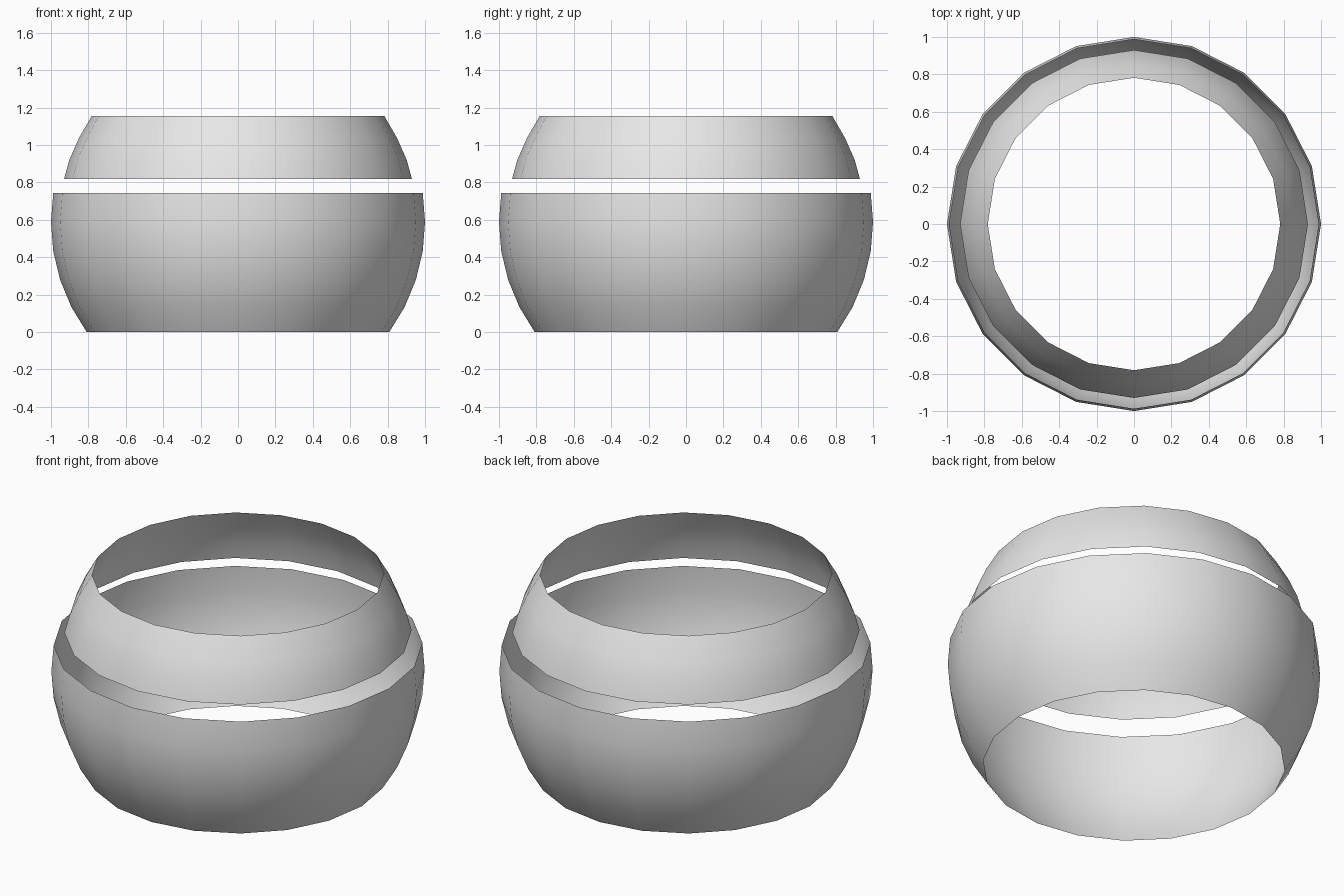
import bpy, bmesh, math

if "Cube" in bpy.data.objects:
    bpy.data.objects.remove(bpy.data.objects["Cube"])

SIDES = 20
grey = bpy.data.materials.new("light grey")
grey.diffuse_color = (0.8, 0.8, 0.8, 1)
grey.use_nodes = True
grey.node_tree.nodes["Principled BSDF"].inputs["Base Color"].default_value = grey.diffuse_color


def band(name, profile):
    """Open thin shell turned from (radius, height) points, bottom to top."""
    bm = bmesh.new()
    rings = []
    for r, z in profile:
        rings.append([bm.verts.new((r * math.cos(2 * math.pi * i / SIDES),
                                    r * math.sin(2 * math.pi * i / SIDES), z))
                      for i in range(SIDES)])
    for low, high in zip(rings, rings[1:]):
        for i in range(SIDES):
            j = (i + 1) % SIDES
            bm.faces.new((low[i], low[j], high[j], high[i]))
    for f in bm.faces:
        f.smooth = True
    mesh = bpy.data.meshes.new(name)
    bm.to_mesh(mesh)
    bm.free()
    mesh.materials.append(grey)
    obj = bpy.data.objects.new(name, mesh)
    bpy.context.collection.objects.link(obj)
    return obj


# Lower band: slice of a unit sphere, from 36 degrees below its equator to 9 above
base = math.sin(math.radians(36))
angles = [math.radians(a) for a in range(-36, 10, 9)]
band("lower_band", [(math.cos(a), base + math.sin(a)) for a in angles])

# Upper band: slightly narrower ring floating above a small gap
band("upper_band", [(0.93, 0.818), (0.902, 0.92), (0.853, 1.032), (0.782, 1.156)])
